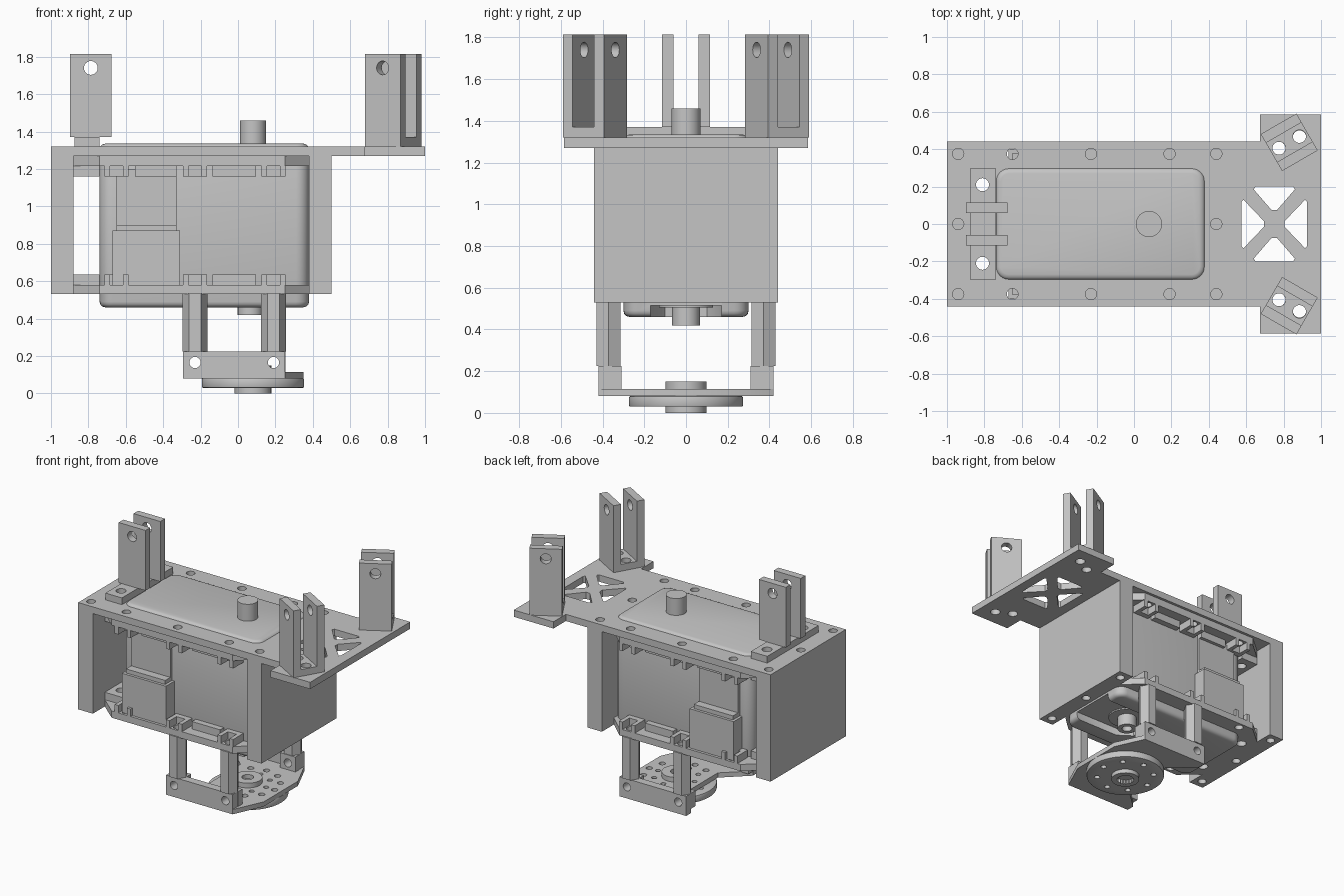
import bpy, bmesh, math
from mathutils import Matrix, Vector

if "Cube" in bpy.data.objects:
    bpy.data.objects.remove(bpy.data.objects["Cube"])

grey = bpy.data.materials.new("machine_grey")
grey.use_nodes = True
grey.diffuse_color = (0.56, 0.56, 0.56, 1)
grey.node_tree.nodes["Principled BSDF"].inputs["Base Color"].default_value = (0.56, 0.56, 0.56, 1)


# ---- Shape helpers: each piece is (outline, z0, z1, optional matrix)
def rect(x0, x1, y0, y1):
    return [(x0, y0), (x1, y0), (x1, y1), (x0, y1)]


def circle(x, y, r, n=24):
    return [(x + r * math.cos(2 * math.pi * i / n), y + r * math.sin(2 * math.pi * i / n)) for i in range(n)]


def rounded(x0, x1, y0, y1, r, n=6):
    pts = []
    corners = [(x1 - r, y1 - r), (x0 + r, y1 - r), (x0 + r, y0 + r), (x1 - r, y0 + r)]
    for q, (cx, cy) in enumerate(corners):
        for i in range(n + 1):
            a = math.pi / 2 * (q + i / n)
            pts.append((cx + r * math.cos(a), cy + r * math.sin(a)))
    return pts


def box(x0, x1, y0, y1, z0, z1):
    return (rect(x0, x1, y0, y1), z0, z1)


def hole(x, y, r, z0, z1):
    return (circle(x, y, r), z0, z1)


def side_hole(x, z, r, y0, y1):
    # Cylinder lying along y
    return (circle(x, z, r), -y1, -y0, Matrix.Rotation(math.pi / 2, 4, "X"))


def make(name, pieces):
    bm = bmesh.new()
    for piece in pieces:
        pts, z0, z1 = piece[:3]
        m = piece[3] if len(piece) > 3 else Matrix()
        low = [bm.verts.new(m @ Vector((x, y, z0))) for x, y in pts]
        high = [bm.verts.new(m @ Vector((x, y, z1))) for x, y in pts]
        bm.faces.new(low)
        bm.faces.new(high)
        for i in range(len(pts)):
            j = (i + 1) % len(pts)
            bm.faces.new((low[i], low[j], high[j], high[i]))
    bmesh.ops.recalc_face_normals(bm, faces=bm.faces)
    me = bpy.data.meshes.new(name)
    bm.to_mesh(me)
    bm.free()
    ob = bpy.data.objects.new(name, me)
    bpy.context.collection.objects.link(ob)
    me.materials.append(grey)
    return ob


def select(ob):
    bpy.ops.object.select_all(action="DESELECT")
    ob.select_set(True)
    bpy.context.view_layer.objects.active = ob


def build(name, pieces, cuts=(), bevel=0, segments=3):
    ob = make(name, pieces)
    select(ob)
    if bevel:
        mod = ob.modifiers.new("edges", "BEVEL")
        mod.width, mod.segments, mod.limit_method, mod.angle_limit = bevel, segments, "ANGLE", 0.9
        bpy.ops.object.modifier_apply(modifier=mod.name)
    if cuts:
        cutter = make("cutter", cuts)
        cutter.hide_render = True
        mod = ob.modifiers.new("cut", "BOOLEAN")
        mod.operation, mod.solver, mod.object = "DIFFERENCE", "EXACT", cutter
        bpy.ops.object.modifier_apply(modifier=mod.name)
        bpy.data.objects.remove(cutter)
    select(ob)
    bpy.ops.object.shade_smooth_by_angle(angle=math.radians(35))
    return ob


SCREW_X = (-0.65, -0.23, 0.19)
AXIS = 0.08
SIDES = (-1, 1)

# ---- Top plate with screw holes, and its wide end with four cut-outs around a cross
cuts = [hole(x, s * 0.375, 0.03, 1.2, 1.4) for x in (-0.94, 0.44) + SCREW_X for s in SIDES]
cuts += [hole(x, 0, 0.03, 1.2, 1.4) for x in (-0.94, 0.44)]
cuts += [hole(-0.81, s * 0.21, 0.035, 1.2, 1.4) for s in SIDES]
build("top_plate", [box(-1, 0.5, -0.44, 0.44, 1.27, 1.32)], cuts)
half = [(0.5, -0.44), (0.675, -0.44), (0.675, -0.585), (1, -0.585)]
cuts = [hole(0.83 + k * 0.055, s * (0.435 + k * 0.03), 0.035, 1.2, 1.4) for s in SIDES for k in SIDES]
for s in SIDES:
    across = [(-0.11, 0.185), (-0.1, 0.2), (0.1, 0.2), (0.11, 0.185), (0.015, 0.075), (-0.015, 0.075)]
    cuts.append(([(0.75 + x, s * y) for x, y in across], 1.2, 1.4))
    along = [(0.165, -0.13), (0.175, -0.12), (0.175, 0.12), (0.165, 0.13), (0.055, 0.015), (0.055, -0.015)]
    cuts.append(([(0.75 + s * x, y) for x, y in along], 1.2, 1.4))
build("wide_end_plate", [(half + [(x, -y) for x, y in reversed(half)], 1.27, 1.32)], cuts)

# ---- End walls with blind screw holes in both ends
for name, x0, x1, hx in (("right_end_wall", -1, -0.88, -0.94), ("left_end_wall", 0.38, 0.5, 0.44)):
    cuts = [hole(hx, y, 0.03, z - 0.1, z + 0.1) for y in (-0.375, 0, 0.375) for z in (0.53, 1.27)]
    build(name, [box(x0, x1, -0.44, 0.44, 0.53, 1.27)], cuts)

# ---- Flanges above and below, with chamfered corners, and nut pockets
flange = [(-0.88, -0.3), (-0.74, -0.42), (0.25, -0.42), (0.38, -0.3)]
flange += [(x, -y) for x, y in reversed(flange)]
for name, z0, z1, p0, p1 in (("bottom_flange", 0.53, 0.58, 0.58, 0.635), ("top_flange", 1.215, 1.27, 1.16, 1.215)):
    cuts = [hole(x, s * 0.375, 0.03, z0 - 0.1, z1 + 0.1) for x in SCREW_X for s in SIDES]
    cuts += [hole(-0.81, s * 0.21, 0.035, z0 - 0.1, z1 + 0.1) for s in SIDES]
    build(name, [(flange, z0, z1)], cuts)
    build(name + "_end_bar", [box(-0.88, -0.74, -0.3, 0.3, p0, p1)],
          [hole(-0.81, s * 0.21, 0.035, p0 - 0.1, p1 + 0.1) for s in SIDES])
    pockets, slabs, cuts = [], [], []
    for s in SIDES:
        for x in SCREW_X:
            pockets.append(box(x - 0.065, x + 0.065, s * 0.36 - 0.06, s * 0.36 + 0.06, p0, p1))
            cuts.append(box(x - 0.035, x + 0.035, s * 0.39 - 0.05, s * 0.39 + 0.05, p0 - 0.02, p1 + 0.02))
        for x0, x1 in ((-0.55, -0.33), (-0.135, 0.095)):
            slabs.append(box(x0, x1, s * 0.32 - 0.025, s * 0.32 + 0.025, p0, p1))
    build(name + "_nut_pockets", pockets, cuts)
    build(name + "_slabs", slabs)

# ---- Motor body with recessed underside, shaft and lower boss
build("motor_body", [(rounded(-0.74, 0.38, -0.3, 0.3, 0.07), 0.46, 1.335)],
      [([(-0.08, -0.1), (0.02, -0.17), (0.5, -0.17), (0.5, 0.17), (0.02, 0.17), (-0.08, 0.1)], 0.4, 0.515)],
      bevel=0.03)
build("output_shaft", [hole(AXIS, 0, 0.07, 1.3, 1.46)])
build("lower_boss", [hole(0.065, 0, 0.13, 0.505, 0.53), hole(0.065, 0, 0.067, 0.42, 0.505)],
      [hole(0.065, 0, 0.035, 0.4, 0.47)])

# ---- Side panels and connector boxes on both long sides
for s, side in ((-1, "front"), (1, "back")):
    build(side + "_panel", [box(-0.65, -0.33, s * 0.305 - 0.015, s * 0.305 + 0.015, 0.85, 1.2)])
    build(side + "_connector", [box(-0.67, -0.31, s * 0.345 - 0.055, s * 0.345 + 0.055, 0.58, 0.87),
                                box(-0.65, -0.33, s * 0.335 - 0.045, s * 0.335 + 0.045, 0.87, 0.9)])


# ---- Clevis forks, each two drilled lugs on a base
def fork(name, x, y, angle, lug_z, base, base_holes):
    lugs = [box(-0.11, 0.11, s * 0.0865 - 0.0275, s * 0.0865 + 0.0275, lug_z, 1.815) for s in SIDES]
    ob = build(name + "_lugs", lugs, [side_hole(0, 1.74, 0.037, -0.3, 0.3)])
    foot = build(name + "_base", [base], [hole(hx, hy, 0.035, 1.2, 1.5) for hx, hy in base_holes])
    for part in (ob, foot):
        part.location = (x, y, 0)
        part.rotation_euler.z = angle


square = box(-0.11, 0.11, -0.06, 0.06, 1.32, 1.37)
for s, side in ((-1, "front"), (1, "back")):
    fork(side + "_fork", 0.83, s * 0.437, s * math.radians(30), 1.32, square, [(-0.063, 0), (0.063, 0)])
fork("right_fork", -0.787, 0, 0, 1.37, box(-0.088, 0.047, -0.3, 0.3, 1.32, 1.37), [(-0.023, -0.21), (-0.023, 0.21)])

# ---- Hanging bracket: hexagonal posts, side rails with nut blocks, drilled plate
posts, blocks, rails, cuts = [], [], [], []
for s in SIDES:
    rails.append(box(-0.295, 0.25, s * 0.39 - 0.03, s * 0.39 + 0.03, 0.08, 0.225))
    for x in SCREW_X[1:]:
        posts.append((circle(x, s * 0.372, 0.066, 6), 0.225, 0.535))
        blocks.append(box(x - 0.063, x + 0.063, s * 0.335 - 0.025, s * 0.335 + 0.025, 0.11, 0.225))
        cuts.append(side_hole(x, 0.165, 0.03, s * 0.39 - 0.1, s * 0.39 + 0.1))
build("bracket_posts", posts)
build("bracket_nut_blocks", blocks, cuts)
build("bracket_rails", rails, cuts)
half = [(-0.12, -0.2), (-0.295, -0.36), (-0.295, -0.42), (0.25, -0.42), (0.35, -0.2)]
cuts = []
for r, n, size in ((0.15, 8, 0.018), (0.22, 12, 0.022)):
    cuts += [hole(x, y, size, 0, 0.3) for x, y in circle(AXIS, 0, r, n) if x > -0.09]
build("bracket_plate", [(half + [(x, -y) for x, y in reversed(half)], 0.08, 0.115)], cuts)

# ---- Output disc with a splined hub
cuts = [hole(x, y, 0.02, 0, 0.2) for x, y in circle(AXIS, 0, 0.2, 8)]
build("output_disc", [(circle(AXIS, 0, 0.273, 64), 0.03, 0.08)], cuts, bevel=0.006, segments=2)
teeth = [(AXIS + math.cos(math.pi * i / 20) * (0.055 + 0.007 * (i % 2)),
          math.sin(math.pi * i / 20) * (0.055 + 0.007 * (i % 2))) for i in range(40)]
build("splined_hub", [(circle(AXIS, 0, 0.098, 40), 0, 0.04)], [(teeth, -0.1, 0.03)])
build("upper_hub", [(circle(AXIS, 0, 0.098, 40), 0.1, 0.15)], [hole(AXIS, 0, 0.04, 0.12, 0.2)])
